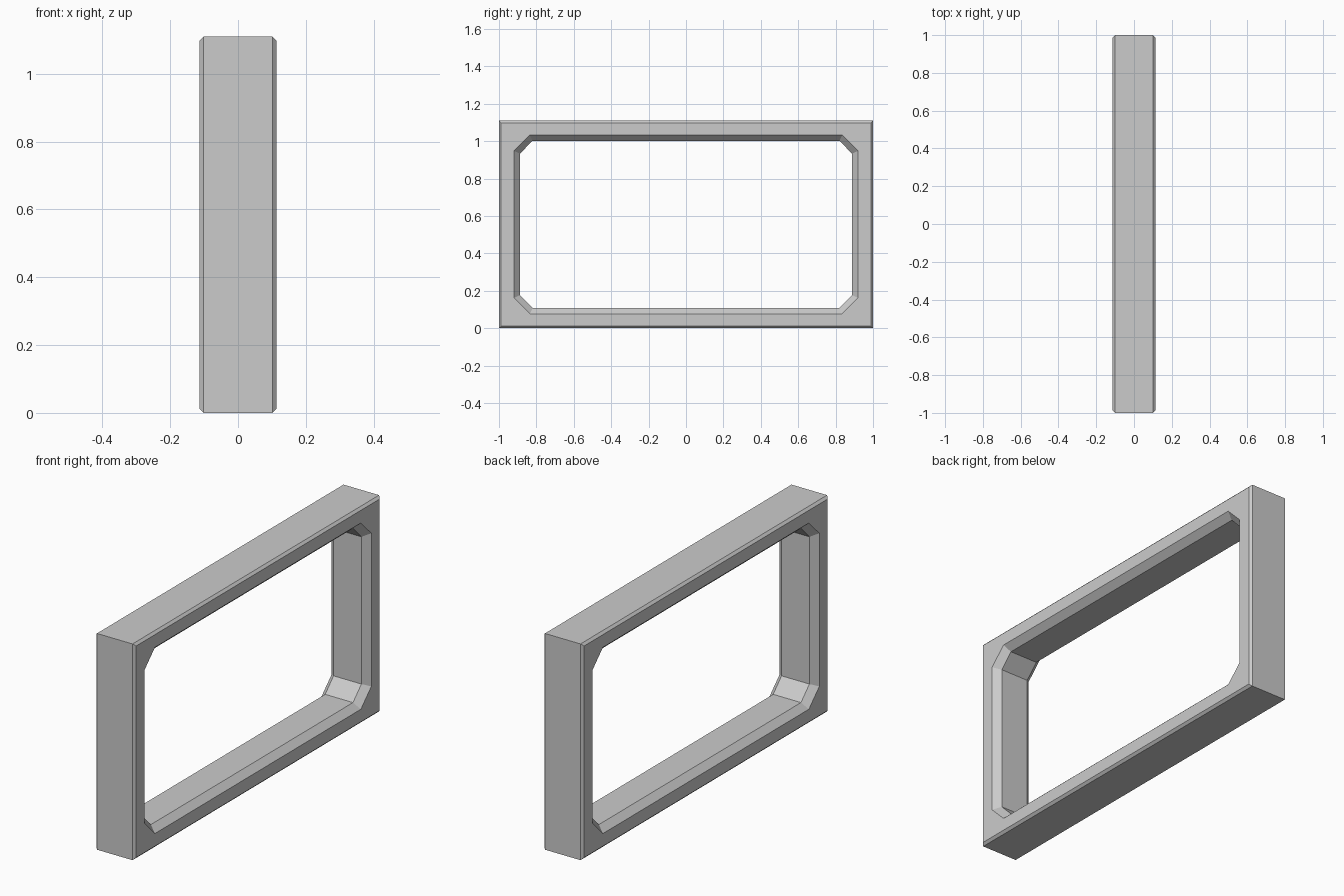
import bpy
import bmesh

old = bpy.data.objects.get("Cube")
if old:
    bpy.data.objects.remove(old, do_unlink=True)

HALF_W, HALF_D, HEIGHT = 0.113, 1.0, 1.11
MID = HEIGHT / 2
BEVEL = 0.012         # outer edge chamfer
LIP = 0.034           # depth of the opening's chamfer

grey = bpy.data.materials.new("plain grey")
grey.use_nodes = True
colour = (0.6, 0.6, 0.6, 1)
grey.diffuse_color = colour
grey.node_tree.nodes["Principled BSDF"].inputs["Base Color"].default_value = colour

bm = bmesh.new()


def rectangle(x, hy, hz):
    """Ring of four corners at depth x."""
    return [bm.verts.new((x, sy * hy, MID + sz * hz))
            for sy, sz in ((1, 1), (-1, 1), (-1, -1), (1, -1))]


def octagon(x, hy, hz, cy, cz):
    """Ring of a rectangle with cut corners, two vertices per corner."""
    ring = []
    for sy, sz in ((1, 1), (-1, 1), (-1, -1), (1, -1)):
        pair = [(hy, cz), (cy, hz)]
        if sy * sz < 0:
            pair.reverse()
        ring += [bm.verts.new((x, sy * y, MID + sz * z)) for y, z in pair]
    return ring


def bridge(a, b):
    for i in range(len(a)):
        j = (i + 1) % len(a)
        bm.faces.new((a[i], a[j], b[j], b[i]))


# Each side: outer chamfer, flat face around the opening, opening chamfer
outer, inner = [], []
for s in (-1, 1):
    wall = rectangle(s * (HALF_W - BEVEL), HALF_D, MID)
    rim = rectangle(s * HALF_W, HALF_D - BEVEL, MID - BEVEL)
    mouth = octagon(s * HALF_W, 0.92, 0.478, 0.835, 0.393)
    throat = octagon(s * (HALF_W - LIP), 0.888, 0.447, 0.82, 0.378)
    bridge(wall, rim)
    for i in range(4):
        j = (i + 1) % 4
        bm.faces.new((rim[i], mouth[2 * i], mouth[2 * i + 1]))
        bm.faces.new((rim[i], rim[j], mouth[2 * j], mouth[2 * i + 1]))
    bridge(mouth, throat)
    outer.append(wall)
    inner.append(throat)

# Outer walls and the inside of the opening
bridge(*outer)
bridge(*inner)
bmesh.ops.recalc_face_normals(bm, faces=bm.faces)

mesh = bpy.data.meshes.new("window_frame")
bm.to_mesh(mesh)
bm.free()
mesh.materials.append(grey)
frame = bpy.data.objects.new("window_frame", mesh)
bpy.context.collection.objects.link(frame)
